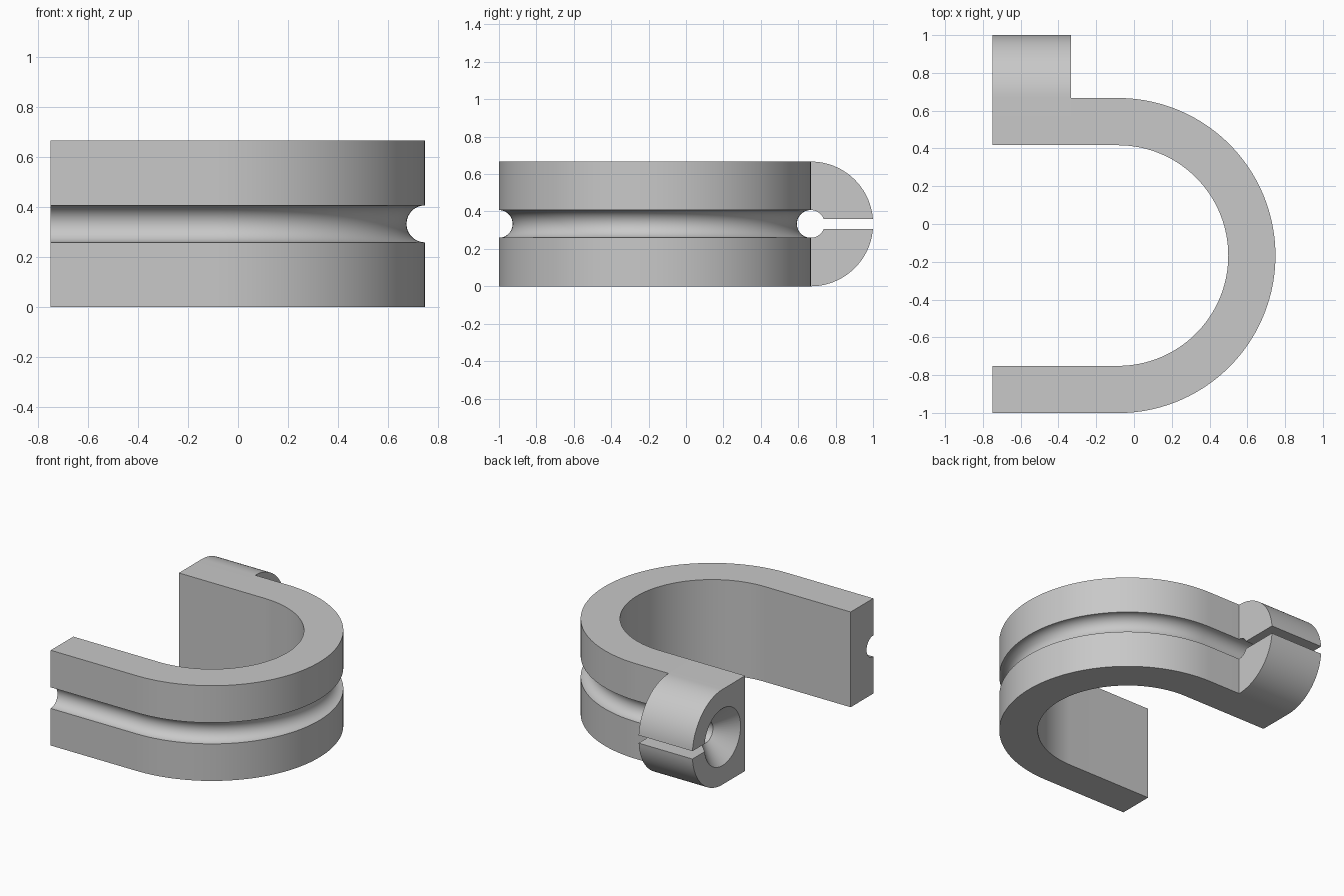
import bpy, bmesh
from math import sin, cos, asin, pi

cube = bpy.data.objects.get("Cube")
if cube:
    bpy.data.objects.remove(cube, do_unlink=True)

grey = bpy.data.materials.new("light grey")
grey.use_nodes = True
colour = (0.58, 0.58, 0.58, 1)
grey.diffuse_color = colour
grey.node_tree.nodes["Principled BSDF"].inputs["Base Color"].default_value = colour

HEIGHT = 0.667
MID = HEIGHT / 2
BACK = 0.667             # outer face of the back arm
INNER = BACK - 0.25      # inner face of the back arm
END = -0.75              # open end of both arms
CLIP_END = -0.333        # where the clip block meets the band
CENTRE_X, CENTRE_Y = -0.085, -0.167
RADIUS = BACK - CENTRE_Y
BORE = 0.074
SINK = 0.2               # mouth radius of the countersink
SLIT = 0.0275            # half height of the slit


def arc(cx, cy, r, start, end, steps):
    angles = [start + (end - start) * i / steps for i in range(steps + 1)]
    return [(cx + r * cos(a), cy + r * sin(a)) for a in angles]


def loft(name, rings):
    """Skin matching closed rings and cap both ends."""
    bm = bmesh.new()
    loops = [[bm.verts.new(p) for p in ring] for ring in rings]
    for a, b in zip(loops, loops[1:]):
        for i in range(len(a)):
            j = (i + 1) % len(a)
            bm.faces.new((a[i], a[j], b[j], b[i]))
    bm.faces.new(loops[0][::-1])
    bm.faces.new(loops[-1])
    bmesh.ops.recalc_face_normals(bm, faces=bm.faces[:])
    mesh = bpy.data.meshes.new(name)
    bm.to_mesh(mesh)
    bm.free()
    mesh.materials.append(grey)
    obj = bpy.data.objects.new(name, mesh)
    bpy.context.collection.objects.link(obj)
    bpy.ops.object.select_all(action="DESELECT")
    obj.select_set(True)
    bpy.context.view_layer.objects.active = obj
    bpy.ops.object.shade_smooth_by_angle(angle=pi / 6)
    return obj


# Curved band: grooved section (distance from arc centre, height) swept round the U
section = [(RADIUS - 0.25, 0), (RADIUS, 0)]
section += arc(RADIUS, MID, BORE, -pi / 2, -3 * pi / 2, 24)
section += [(RADIUS, HEIGHT), (RADIUS - 0.25, HEIGHT)]

stations = [(END, -pi / 2)]
stations += [(CENTRE_X, -pi / 2 + pi * i / 80) for i in range(81)]
stations += [(CLIP_END, pi / 2)]
loft("grooved_band", [[(x + d * cos(a), CENTRE_Y + d * sin(a), z) for d, z in section]
                      for x, a in stations])


# Clip block: rounded outline, slit open into a bore that flares at the arm end
def clip_ring(x, bore):
    outer = asin(SLIT / MID)
    inner = asin(SLIT / bore)
    outline = [(INNER, 0)]
    outline += arc(BACK, MID, MID, -pi / 2, -outer, 24)
    outline += arc(BACK, MID, bore, -inner, inner - 2 * pi, 48)
    outline += arc(BACK, MID, MID, outer, pi / 2, 24)
    outline += [(INNER, HEIGHT)]
    return [(x, y, z) for y, z in outline]


loft("slotted_clip", [clip_ring(END, SINK),
                      clip_ring(END + SINK - BORE, BORE),
                      clip_ring(CLIP_END, BORE)])
